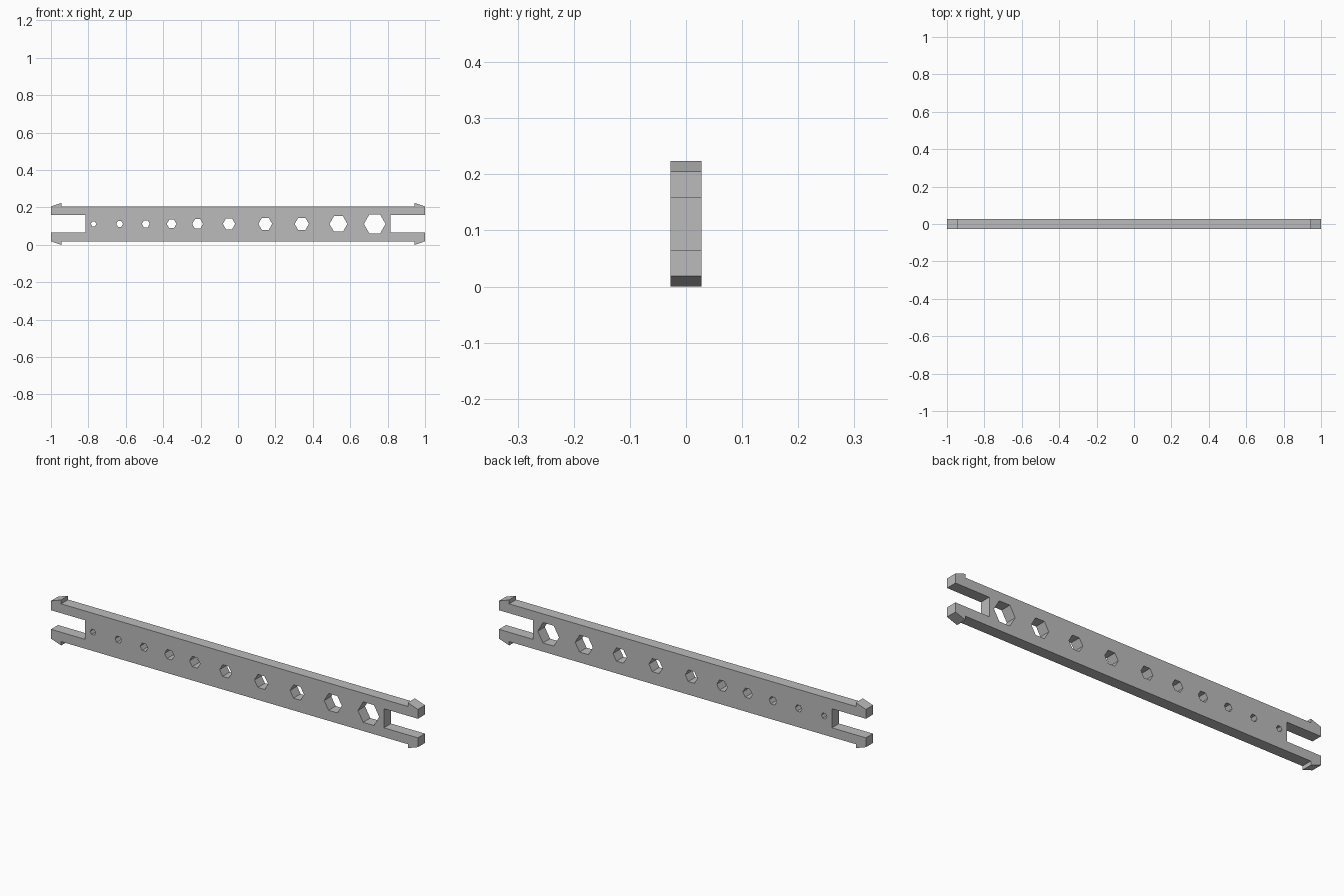
import bpy
from math import cos, sin, pi, radians

if "Cube" in bpy.data.objects:
    bpy.data.objects.remove(bpy.data.objects["Cube"], do_unlink=True)

THICKNESS = 0.055
MID_Z = 0.112          # height of the bar's long axis

# Plain grey finish
grey = bpy.data.materials.new("grey_plastic")
grey.use_nodes = True
colour = (0.5, 0.5, 0.5, 1)
grey.diffuse_color = colour
grey.node_tree.nodes["Principled BSDF"].inputs["Base Color"].default_value = colour

# Outline of one quarter: slot centre, slot edge, prong end, barb, body edge
quarter = [(0.815, 0.047), (1.0, 0.047), (1.0, 0.093), (0.945, 0.112), (0.945, 0.093)]
right_end = [(x, -y) for x, y in reversed(quarter)] + quarter
outline = right_end + [(-x, -y) for x, y in right_end]

# Hexagonal holes, growing along the bar: centre and radius
holes = [(-0.772, 0.015), (-0.633, 0.018), (-0.493, 0.021), (-0.355, 0.026),
         (-0.216, 0.029), (-0.048, 0.033), (0.146, 0.037), (0.341, 0.038),
         (0.537, 0.048), (0.731, 0.058)]


def hexagon(cx, r):
    return [(cx + r * cos(i * pi / 3), r * sin(i * pi / 3)) for i in range(6)]


def add_loop(curve, points):
    spline = curve.splines.new("POLY")
    spline.points.add(len(points) - 1)
    for p, (x, y) in zip(spline.points, points):
        p.co = (x, y, 0, 1)
    spline.use_cyclic_u = True


# Filled profile extruded to the bar's thickness
profile = bpy.data.curves.new("clip_bar", "CURVE")
profile.dimensions = "2D"
profile.fill_mode = "BOTH"
profile.extrude = THICKNESS / 2
add_loop(profile, outline)
for cx, r in holes:
    add_loop(profile, hexagon(cx, r))

bar = bpy.data.objects.new("clip_bar", profile)
bpy.context.collection.objects.link(bar)
bar.rotation_euler = (radians(90), 0, 0)
bar.location = (0, 0, MID_Z)
profile.materials.append(grey)

# Turn the profile into a flat-shaded mesh
bpy.ops.object.select_all(action="DESELECT")
bar.select_set(True)
bpy.context.view_layer.objects.active = bar
bpy.ops.object.convert(target="MESH")
bpy.ops.object.shade_flat()
